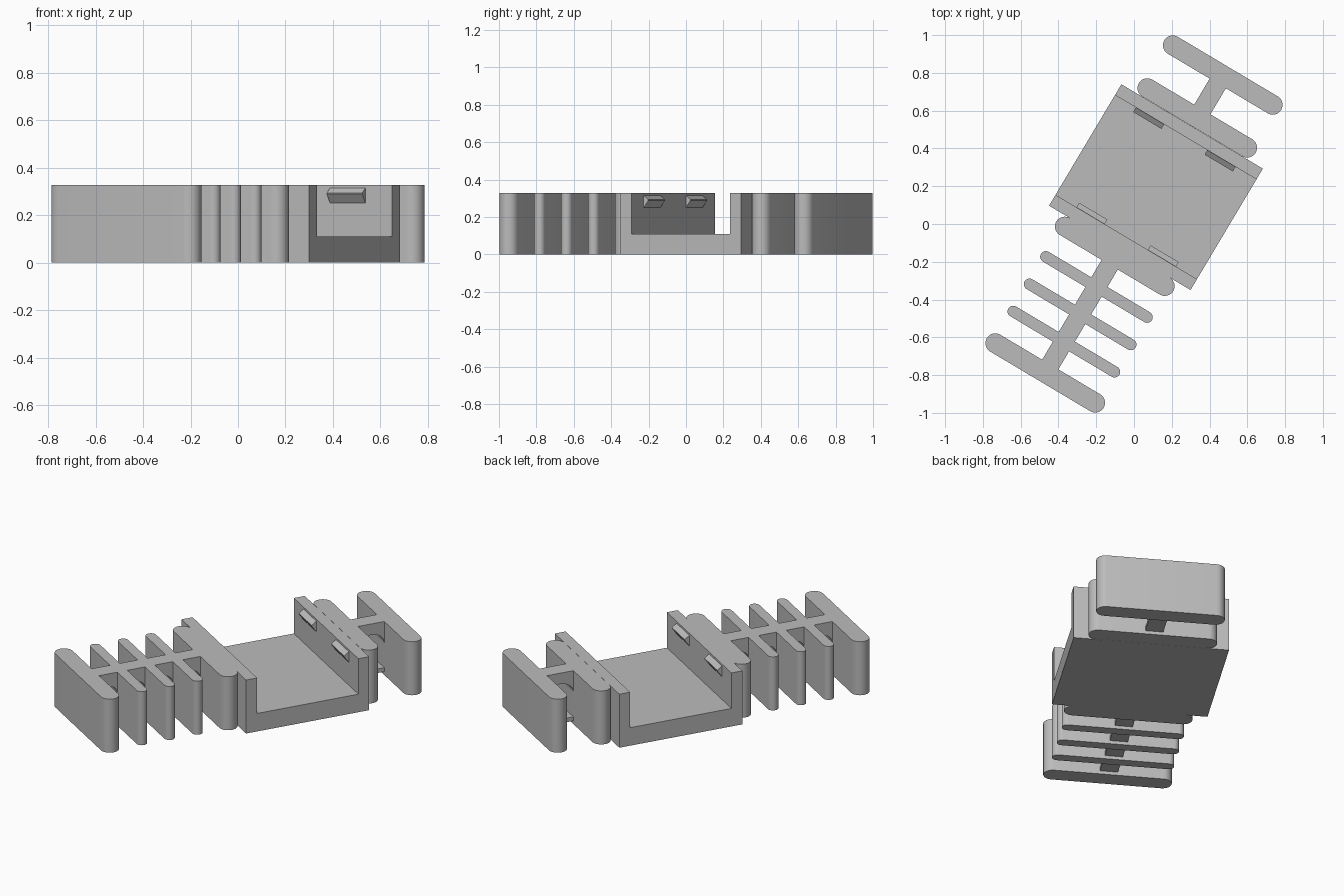
import bpy, bmesh, math
from mathutils import Matrix, Vector

if "Cube" in bpy.data.objects:
    bpy.data.objects.remove(bpy.data.objects["Cube"])

H = 0.327                                   # overall height
TURN = Matrix.Rotation(math.radians(-30.8), 4, 'Z')

grey = bpy.data.materials.new("plain grey")
grey.diffuse_color = (0.5, 0.5, 0.5, 1)
grey.use_nodes = True
grey.node_tree.nodes["Principled BSDF"].inputs["Base Color"].default_value = grey.diffuse_color


def extrude(name, points, depth, smooth=False):
    """Extrude a closed outline of 3D points along the depth vector."""
    bm = bmesh.new()
    face = bm.faces.new([bm.verts.new(p) for p in points])
    res = bmesh.ops.extrude_face_region(bm, geom=[face])
    verts = [g for g in res["geom"] if isinstance(g, bmesh.types.BMVert)]
    bmesh.ops.translate(bm, verts=verts, vec=Vector(depth))
    bmesh.ops.recalc_face_normals(bm, faces=bm.faces)
    bm.transform(TURN)
    me = bpy.data.meshes.new(name)
    bm.to_mesh(me)
    bm.free()
    me.materials.append(grey)
    ob = bpy.data.objects.new(name, me)
    bpy.context.collection.objects.link(ob)
    if smooth:
        bpy.ops.object.select_all(action='DESELECT')
        ob.select_set(True)
        bpy.context.view_layer.objects.active = ob
        bpy.ops.object.shade_smooth_by_angle(angle=math.radians(30))
    return ob


def side_profile(name, vz, u0, u1, smooth=False):
    """Outline in the lengthwise plane, extruded across the width."""
    return extrude(name, [(u0, v, z) for v, z in vz], (u1 - u0, 0, 0), smooth)


def plate(name, v, half, r, n=16):
    """Upright plate with fully rounded ends."""
    pts = []
    for sign, start in ((1, -90), (-1, 90)):
        for i in range(n + 1):
            a = math.radians(start + 180 * i / n)
            pts.append((sign * half + r * math.cos(a), v + r * math.sin(a), 0))
    return extrude(name, pts, (0, 0, H), True)


def spine(v0, v1):
    """Top bridge with an arched underside, and a thin strip below it."""
    mid, r = (v0 + v1) / 2, (v1 - v0) / 2
    arch = [(mid + r * math.cos(math.pi * i / 16),
             0.195 + min(r, 0.065) * math.sin(math.pi * i / 16)) for i in range(17)]
    side_profile("spine_bridge", [(v0, H), (v1, H)] + arch, -0.05, 0.05, True)
    side_profile("lower_strip", [(v0, 0.02), (v1, 0.02), (v1, 0.045), (v0, 0.045)],
                 -0.05, 0.05)


# Tray: floor with a wall at each end, open at the sides
V0, V1, W0, W1 = -0.147, 0.601, -0.08, 0.535
side_profile("tray", [(V0, 0), (V1, 0), (V1, H), (W1, H), (W1, 0.11),
                      (W0, 0.11), (W0, H), (V0, H)], -0.436, 0.436)

# Wedge clips on the inner wall faces
for wall, out in ((W0, 1), (W1, -1)):
    for u0, u1 in ((-0.307, -0.133), (0.133, 0.307)):
        side_profile("clip", [(wall, 0.25), (wall + out * 0.028, 0.288),
                              (wall + out * 0.028, 0.294), (wall, 0.315)], u0, u1)

# Thick rounded plates against the tray and at both ends
for name, v in (("back_collar", 0.654), ("front_collar", -0.199),
                ("back_end_plate", 0.918), ("front_end_plate", -0.918)):
    plate(name, v, 0.308, 0.052)

# Thin flexible fins
FINS = (-0.388, -0.557, -0.725)
for v in FINS:
    plate("fin", v, 0.312, 0.03)

# Spine pieces in each gap
spine(0.706, 0.866)
edges = [-0.251]
for v in FINS:
    edges += [v + 0.03, v - 0.03]
edges.append(-0.866)
for hi, lo in zip(edges[::2], edges[1::2]):
    spine(lo, hi)
